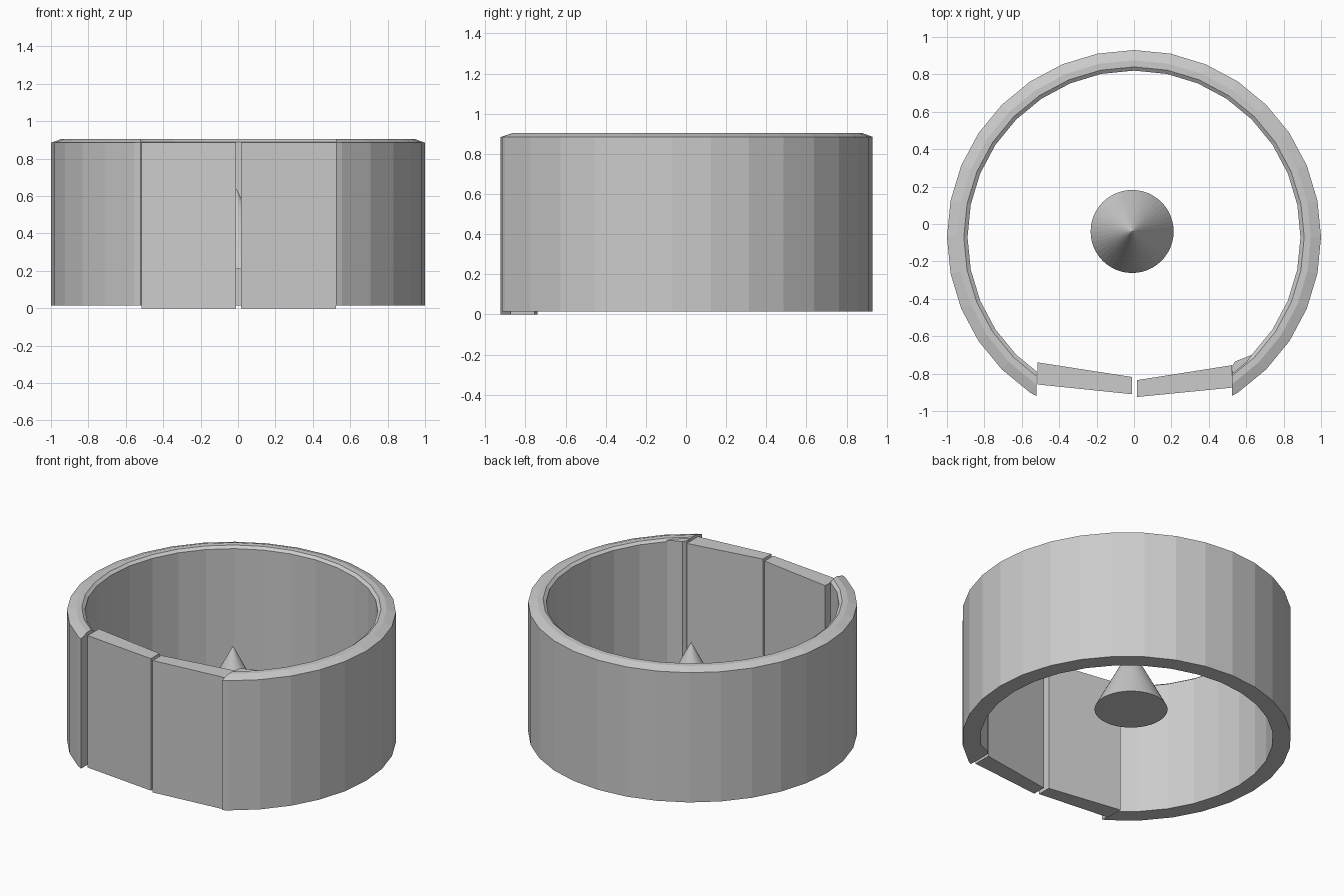
import bpy, bmesh, math
from mathutils import Matrix

cube = bpy.data.objects.get("Cube")
if cube:
    bpy.data.objects.remove(cube, do_unlink=True)

grey = bpy.data.materials.new("light_grey")
grey.use_nodes = True
GREY = (0.6, 0.6, 0.6, 1)
grey.diffuse_color = GREY
grey.node_tree.nodes["Principled BSDF"].inputs["Base Color"].default_value = GREY


def add_object(name, bm):
    bmesh.ops.recalc_face_normals(bm, faces=bm.faces)
    mesh = bpy.data.meshes.new(name)
    bm.to_mesh(mesh)
    bm.free()
    mesh.materials.append(grey)
    obj = bpy.data.objects.new(name, mesh)
    bpy.context.collection.objects.link(obj)
    return obj


def prism(name, outline, bottom, top):
    """Extrude a plan outline upward."""
    bm = bmesh.new()
    base = bm.faces.new([bm.verts.new((x, y, bottom)) for x, y in outline])
    up = bmesh.ops.extrude_face_region(bm, geom=[base])["geom"]
    bmesh.ops.translate(bm, vec=(0, 0, top - bottom),
                        verts=[v for v in up if isinstance(v, bmesh.types.BMVert)])
    return add_object(name, bm)


def ring(name, profile, sides, centre_y):
    """Revolve a closed radius/height profile about a vertical axis."""
    bm = bmesh.new()
    rows = []
    for i in range(sides):
        a = 2 * math.pi * i / sides
        rows.append([bm.verts.new((r * math.cos(a), centre_y + r * math.sin(a), z))
                     for r, z in profile])
    n = len(profile)
    for i in range(sides):
        a, b = rows[i], rows[(i + 1) % sides]
        for j in range(n):
            k = (j + 1) % n
            bm.faces.new((a[j], b[j], b[k], a[k]))
    return add_object(name, bm)


# Round wall with a chamfered rim
wall = ring("round_wall",
            [(0.89, 0.015), (1, 0.015), (1, 0.885), (0.945, 0.905),
             (0.91, 0.905), (0.89, 0.89)], 32, -0.07)

# Doorway opening, cut straight through the wall
cutter = prism("doorway_cutter",
               [(-0.52, -1.3), (0.525, -1.3), (0.525, -0.5), (-0.52, -0.5)], -0.2, 1.2)
cutter.hide_render = True
cut = wall.modifiers.new("doorway", 'BOOLEAN')
cut.operation = 'DIFFERENCE'
cut.solver = 'EXACT'
cut.object = cutter
bpy.context.view_layer.objects.active = wall
bpy.ops.object.modifier_apply(modifier=cut.name)
bpy.data.objects.remove(cutter, do_unlink=True)

# Pair of slightly angled doors
prism("right_door", [(-0.515, -0.858), (-0.01, -0.91), (-0.01, -0.818), (-0.515, -0.74)],
      0, 0.885)
prism("left_door", [(0.015, -0.925), (0.523, -0.875), (0.523, -0.755), (0.015, -0.835)],
      0, 0.885)

# Small jamb on the inside of the wall's left end
prism("door_jamb", [(0.527, -0.80), (0.58, -0.77), (0.63, -0.70), (0.54, -0.735),
                    (0.527, -0.755)], 0.015, 0.9)

# Cone floating in the middle
bm = bmesh.new()
bmesh.ops.create_cone(bm, cap_ends=True, segments=48, radius1=0.222, radius2=0,
                      depth=0.43, matrix=Matrix.Translation((-0.01, -0.04, 0.425)))
add_object("centre_cone", bm)
